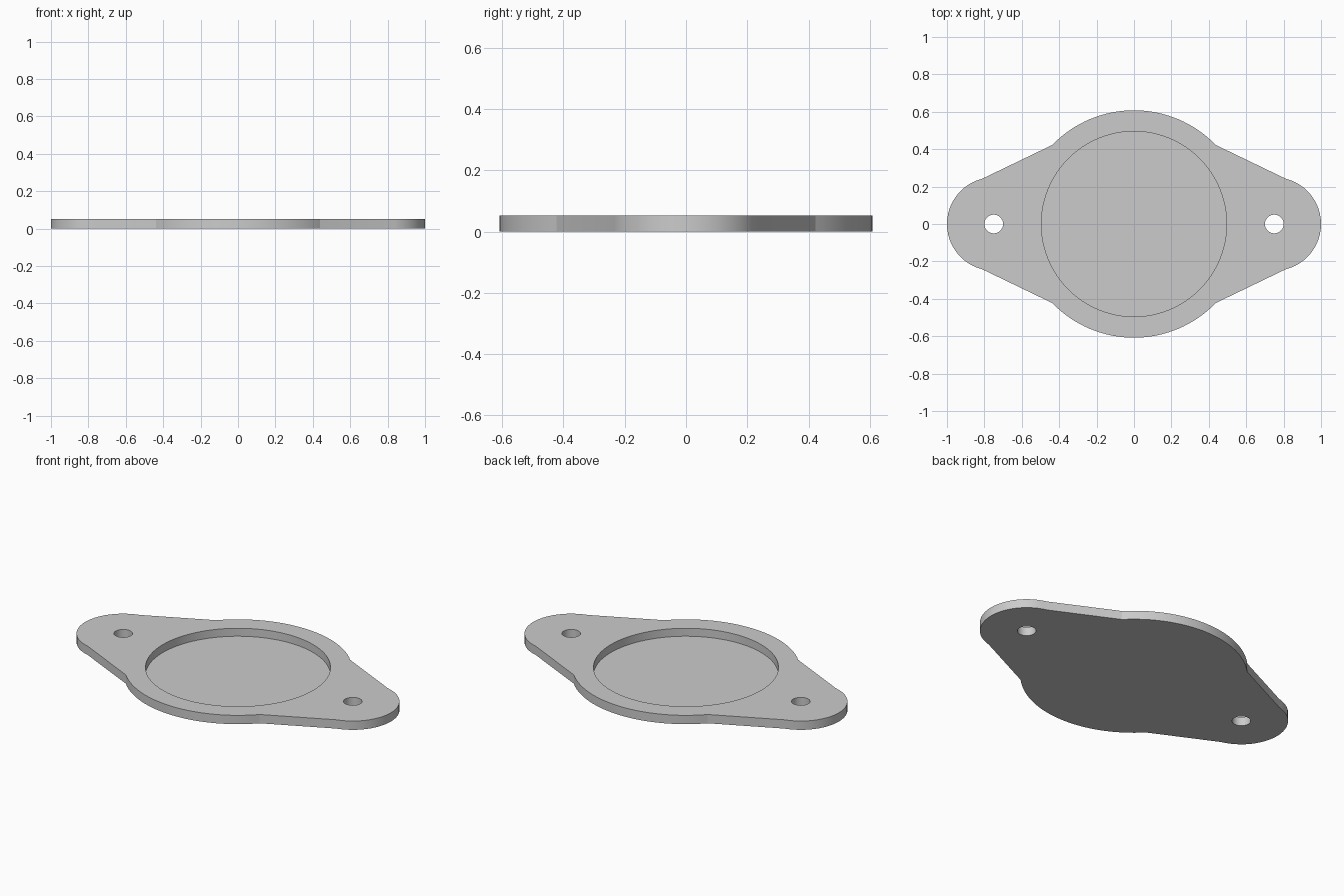
import bpy
import bmesh
from math import sin, cos, radians

cube = bpy.data.objects.get("Cube")
if cube:
    bpy.data.objects.remove(cube, do_unlink=True)

THICKNESS = 0.052
FLOOR = 0.005
EAR_X = 0.75


def arc(cx, radius, start, end, steps):
    """Points on an arc centred on the x axis, angles in degrees."""
    angles = [radians(start + (end - start) * i / steps) for i in range(steps + 1)]
    return [(cx + radius * cos(a), radius * sin(a)) for a in angles]


def circle(cx, radius, steps):
    return arc(cx, radius, 0, 360, steps)[:-1]


# Outline: two mounting ears joined to a round body by straight flanks
outline = (arc(EAR_X, 0.25, -76, 76, 24)
           + arc(0, 0.608, 44, 136, 32)
           + arc(-EAR_X, 0.25, 104, 256, 24)
           + arc(0, 0.608, 224, 316, 32))
holes = [circle(s * EAR_X, 0.05, 32) for s in (-1, 1)]
pocket = circle(0, 0.495, 96)

bm = bmesh.new()


def ring(points, z):
    """Closed loop of edges at height z."""
    verts = [bm.verts.new((x, y, z)) for x, y in points]
    edges = [bm.edges.new((v, verts[i - 1])) for i, v in enumerate(verts)]
    return verts, edges


def wall(points, low, high):
    """Vertical wall; returns its bottom and top edge loops."""
    a, a_edges = ring(points, low)
    b, b_edges = ring(points, high)
    for i in range(len(a)):
        bm.faces.new((a[i - 1], a[i], b[i], b[i - 1])).smooth = True
    return a_edges, b_edges


# Outer rim, bolt holes and recess walls
through = [wall(p, 0, THICKNESS) for p in [outline] + holes]
recess_low, recess_high = wall(pocket, FLOOR, THICKNESS)

# Underside, top face with recess opening, and thin recess floor
caps = ([e for low, high in through for e in low],
        [e for low, high in through for e in high] + recess_high,
        recess_low)
for edges in caps:
    bmesh.ops.triangle_fill(bm, edges=edges, use_beauty=True, normal=(0, 0, 1))

bmesh.ops.recalc_face_normals(bm, faces=bm.faces[:])
mesh = bpy.data.meshes.new("flange_plate")
bm.to_mesh(mesh)
bm.free()

plate = bpy.data.objects.new("flange_plate", mesh)
bpy.context.collection.objects.link(plate)

# Plain grey finish
grey = bpy.data.materials.new("plain_grey")
grey.use_nodes = True
color = (0.6, 0.6, 0.6, 1)
grey.diffuse_color = color
grey.node_tree.nodes["Principled BSDF"].inputs["Base Color"].default_value = color
mesh.materials.append(grey)

# Smooth curved walls, keep rims and flank corners crisp
bpy.ops.object.select_all(action="DESELECT")
plate.select_set(True)
bpy.context.view_layer.objects.active = plate
bpy.ops.object.shade_smooth_by_angle(angle=radians(15))
